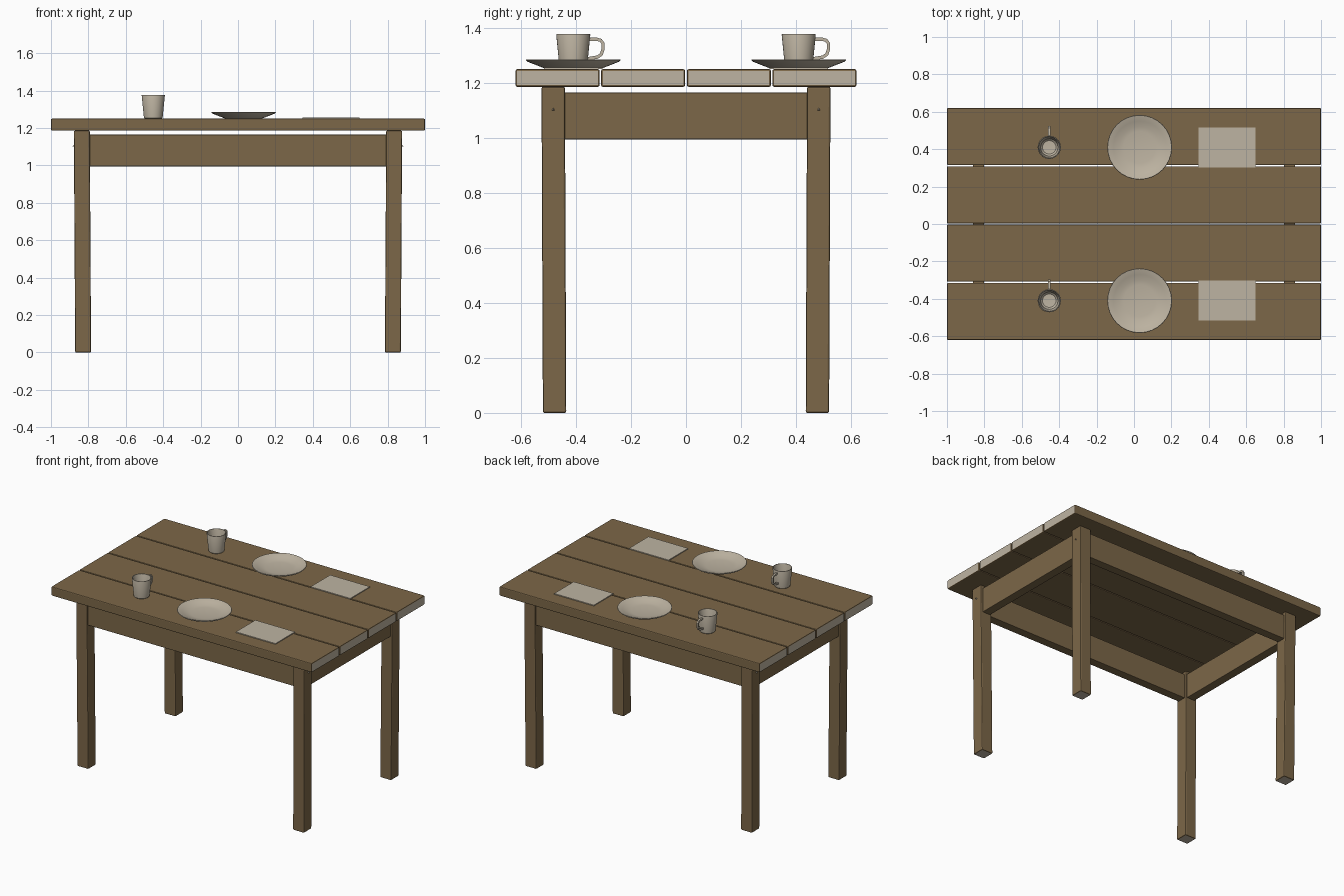
import bpy, bmesh, math
from mathutils import Vector

if "Cube" in bpy.data.objects:
    bpy.data.objects.remove(bpy.data.objects["Cube"])


def material(name, col):
    m = bpy.data.materials.new(name)
    m.diffuse_color = (*col, 1)
    m.use_nodes = True
    m.node_tree.nodes["Principled BSDF"].inputs["Base Color"].default_value = m.diffuse_color
    return m


WOOD = material("brown wood", (0.202, 0.136, 0.065))
PALE = material("pale cream", (0.515, 0.456, 0.361))
TOP = 1.25  # height of the table surface


def finish(bm, name, mats, smooth=False):
    bmesh.ops.recalc_face_normals(bm, faces=bm.faces[:])
    me = bpy.data.meshes.new(name)
    bm.to_mesh(me)
    bm.free()
    for m in mats:
        me.materials.append(m)
    ob = bpy.data.objects.new(name, me)
    bpy.context.collection.objects.link(ob)
    if smooth:
        bpy.ops.object.select_all(action='DESELECT')
        ob.select_set(True)
        bpy.context.view_layer.objects.active = ob
        bpy.ops.object.shade_smooth_by_angle(angle=math.radians(35))
    return ob


def box(name, lo, hi, mats, bevel=0.0, lean=(0, 0), pale_axis=None):
    """Bevelled box; lean shifts the bottom, pale_axis marks end-grain faces."""
    bm = bmesh.new()
    bmesh.ops.create_cube(bm, size=1)
    for v in bm.verts:
        low = v.co.z < 0
        for i in range(3):
            v.co[i] = lo[i] + (v.co[i] + 0.5) * (hi[i] - lo[i])
        if low:
            v.co.x += lean[0]
            v.co.y += lean[1]
    if bevel:
        bmesh.ops.bevel(bm, geom=bm.edges[:], offset=bevel, segments=2,
                        profile=0.5, affect='EDGES')
    bm.normal_update()
    if pale_axis is not None:
        for f in bm.faces:
            if abs(f.normal[pale_axis]) > 0.99:
                f.material_index = 1
    return finish(bm, name, mats)


def lathe(name, profile, centre, steps=32):
    """Spin a closed (radius, height) profile around z."""
    bm = bmesh.new()
    vs = [bm.verts.new((r, 0, z)) for r, z in profile]
    es = [bm.edges.new(p) for p in zip(vs, vs[1:])]
    bmesh.ops.spin(bm, geom=vs + es, cent=(0, 0, 0), axis=(0, 0, 1),
                   angle=2 * math.pi, steps=steps)
    bmesh.ops.remove_doubles(bm, verts=bm.verts[:], dist=1e-5)
    bmesh.ops.translate(bm, verts=bm.verts[:], vec=centre)
    return finish(bm, name, [PALE], True)


def strap(name, path, half, centre):
    """Square-section strap along a (y, z) path."""
    bm = bmesh.new()
    pts = [Vector((0, y, z)) for y, z in path]
    rings = []
    for i, p in enumerate(pts):
        t = (pts[min(i + 1, len(pts) - 1)] - pts[max(i - 1, 0)]).normalized()
        n = Vector((0, -t.z, t.y)) * half
        s = Vector((half, 0, 0))
        rings.append([bm.verts.new(p + q) for q in (n + s, n - s, -n - s, s - n)])
    for a, b in zip(rings, rings[1:]):
        for k in range(4):
            bm.faces.new((a[k], a[(k + 1) % 4], b[(k + 1) % 4], b[k]))
    bm.faces.new(rings[0])
    bm.faces.new(rings[-1])
    bmesh.ops.translate(bm, verts=bm.verts[:], vec=centre)
    return finish(bm, name, [PALE], True)


# Tabletop planks with pale end grain
for i in range(4):
    y = -0.62 + i * 0.3115
    box(f"plank_{i + 1}", (-1, y, 1.186), (1, y + 0.3055, TOP), [WOOD, PALE],
        0.006, pale_axis=0)

# Legs leaning slightly inwards, each with a little peg on its outer side
for sx in (-1, 1):
    for sy in (-1, 1):
        tag = ("front" if sy < 0 else "back") + ("_left" if sx < 0 else "_right")
        cx, cy, h = sx * 0.835, sy * 0.483, 0.0425
        box(tag + "_leg", (cx - h, cy - h, 0), (cx + h, cy + h, 1.186),
            [WOOD, PALE], 0.006, (-sx * 0.007, -sy * 0.005), 2)
        bm = bmesh.new()
        base = [bm.verts.new((sx * 0.874, cy + 0.009 * math.cos(a), 1.103 + 0.009 * math.sin(a)))
                for a in (math.pi / 2 + k * 2 * math.pi / 3 for k in range(3))]
        tip = bm.verts.new((sx * 0.886, cy, 1.103))
        bm.faces.new(base)
        for k in range(3):
            bm.faces.new((base[k], base[(k + 1) % 3], tip))
        finish(bm, tag + "_peg", [PALE])

# Aprons between the legs
for s, side in ((-1, "front"), (1, "back")):
    box(side + "_apron", (-0.8, s * 0.483 - 0.03, 0.995), (0.8, s * 0.483 + 0.03, 1.165),
        [WOOD], 0.003)
for s, side in ((-1, "left"), (1, "right")):
    box(side + "_apron", (s * 0.832 - 0.03, -0.45, 0.995), (s * 0.832 + 0.03, 0.45, 1.165),
        [WOOD], 0.003)

# Two place settings
PLATE = [(0, 0.002), (0.1, 0.002), (0.115, 0.007), (0.168, 0.028), (0.173, 0.033),
         (0.171, 0.036), (0.166, 0.035), (0.14, 0.025), (0.11, 0.015), (0.085, 0.011), (0, 0.010)]
CUP = [(0, 0.001), (0.046, 0.001), (0.050, 0.005), (0.062, 0.125), (0.061, 0.128),
       (0.057, 0.128), (0.056, 0.125), (0.046, 0.02), (0.036, 0.010), (0, 0.008)]
HANDLE = [(0.056, 0.109), (0.085, 0.109), (0.100, 0.105), (0.108, 0.094), (0.108, 0.072),
          (0.102, 0.054), (0.088, 0.044), (0.052, 0.038)]
for s, side in ((-1, "front"), (1, "back")):
    y = s * 0.41
    lathe(side + "_plate", PLATE, (0.03, y, TOP))
    lathe(side + "_cup", CUP, (-0.453, y, TOP))
    strap(side + "_cup_handle", HANDLE, 0.006, (-0.453, y, TOP))
    box(side + "_napkin", (0.346, y - 0.107, TOP), (0.65, y + 0.107, TOP + 0.006), [PALE])
